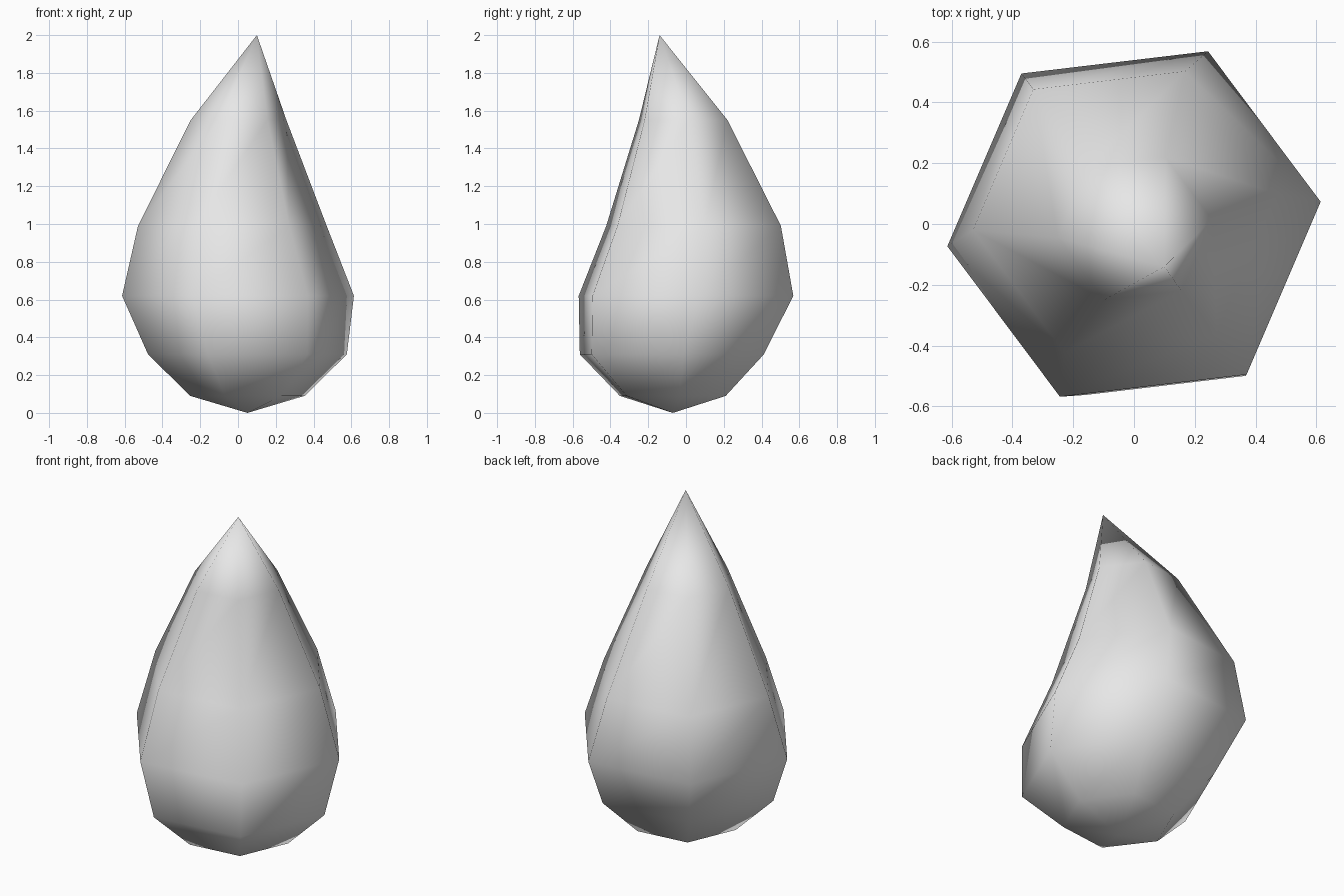
import bpy
import bmesh
from math import cos, sin, tau, radians

cube = bpy.data.objects.get("Cube")
if cube:
    bpy.data.objects.remove(cube, do_unlink=True)

SIDES = 6
TURN = radians(6.8)
# Cross-sections: centre x, centre y, height, radius
RINGS = [
    (0.05, -0.07, 0.09, 0.305),
    (0.05, -0.075, 0.31, 0.53),
    (0.0, 0.0, 0.62, 0.618),
    (-0.03, 0.04, 0.99, 0.503),
    (0.003, -0.015, 1.55, 0.255),
]
BOTTOM = (0.05, -0.07, 0.0)
TIP = (0.10, -0.14, 2.0)

grey = bpy.data.materials.new("light grey")
grey.use_nodes = True
colour = (0.8, 0.8, 0.8, 1)
grey.diffuse_color = colour
grey.node_tree.nodes["Principled BSDF"].inputs["Base Color"].default_value = colour

# Leaning six-sided drop: stacked rings closed by a point at each end
bm = bmesh.new()
rings = []
for cx, cy, z, r in RINGS:
    angles = [TURN + tau * i / SIDES for i in range(SIDES)]
    rings.append([bm.verts.new((cx + r * cos(a), cy + r * sin(a), z)) for a in angles])
bottom = bm.verts.new(BOTTOM)
tip = bm.verts.new(TIP)
for i in range(SIDES):
    j = (i + 1) % SIDES
    bm.faces.new((bottom, rings[0][j], rings[0][i]))
    for low, high in zip(rings, rings[1:]):
        bm.faces.new((low[i], low[j], high[j], high[i]))
    bm.faces.new((rings[-1][i], rings[-1][j], tip))
for face in bm.faces:
    face.smooth = True
bmesh.ops.recalc_face_normals(bm, faces=bm.faces)

mesh = bpy.data.meshes.new("drop_body")
bm.to_mesh(mesh)
bm.free()
mesh.materials.append(grey)
drop = bpy.data.objects.new("drop_body", mesh)
bpy.context.collection.objects.link(drop)
